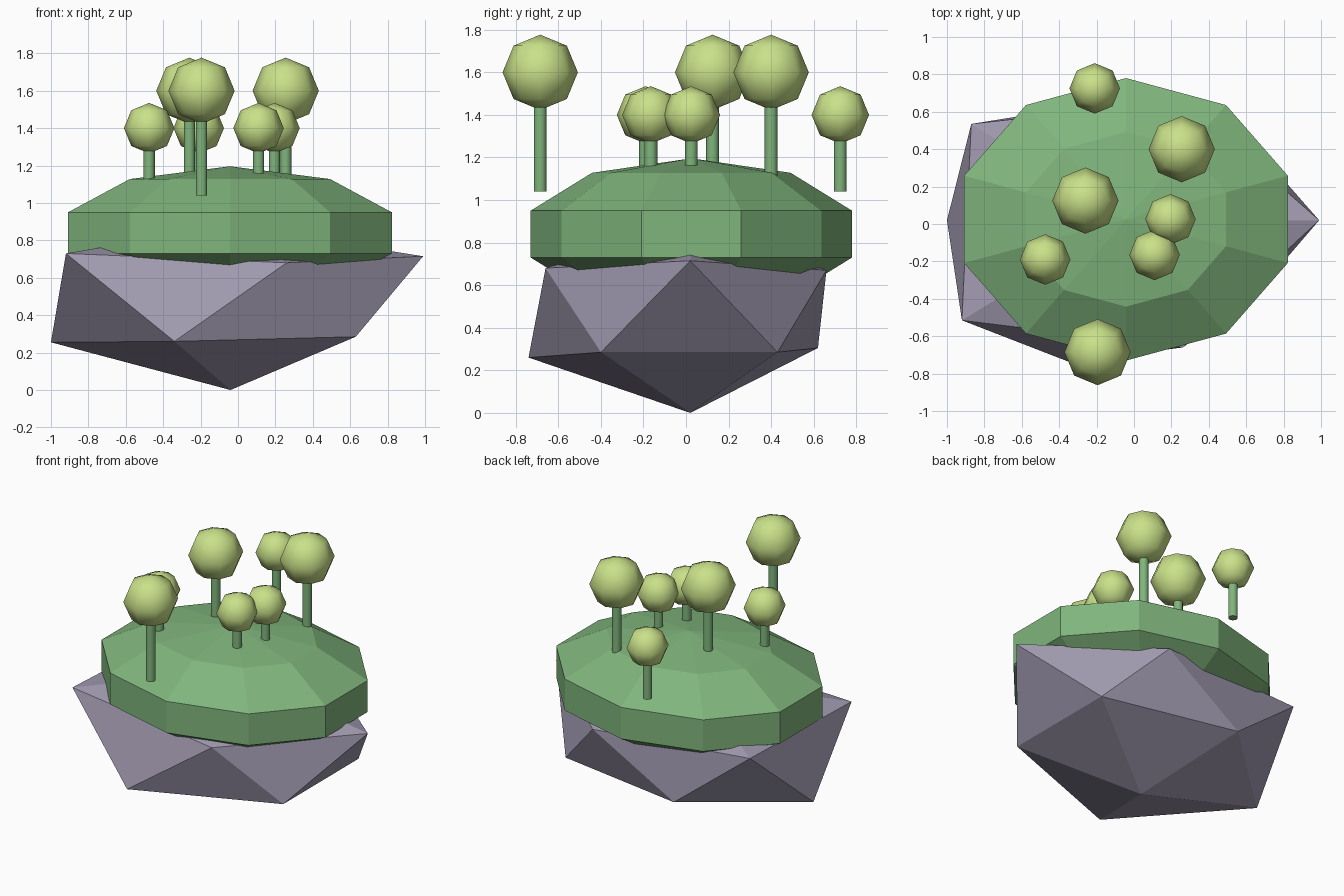
import bpy, bmesh, math

if "Cube" in bpy.data.objects:
    bpy.data.objects.remove(bpy.data.objects["Cube"])


def srgb(r, g, b):
    return [((c / 255 + 0.055) / 1.055) ** 2.4 for c in (r, g, b)] + [1.0]


def material(name, rgb):
    m = bpy.data.materials.new(name)
    m.diffuse_color = srgb(*rgb)
    m.use_nodes = True
    m.node_tree.nodes["Principled BSDF"].inputs["Base Color"].default_value = m.diffuse_color
    return m


GRASS = material("grass green", (128, 181, 124))
ROCK = material("purple grey rock", (161, 154, 176))
LEAF = material("leaf yellow green", (201, 225, 137))


def make_object(name, bm, mat, smooth_angle=None):
    bmesh.ops.recalc_face_normals(bm, faces=bm.faces)
    mesh = bpy.data.meshes.new(name)
    bm.to_mesh(mesh)
    bm.free()
    mesh.materials.append(mat)
    obj = bpy.data.objects.new(name, mesh)
    bpy.context.collection.objects.link(obj)
    if smooth_angle:
        bpy.ops.object.select_all(action='DESELECT')
        obj.select_set(True)
        bpy.context.view_layer.objects.active = obj
        bpy.ops.object.shade_smooth_by_angle(angle=math.radians(smooth_angle))
    return obj


def ball(name, center, radii, segments, rings, start, mat, smooth_angle=None):
    """Ellipsoid of latitude rings with a pole at top and bottom."""
    bm = bmesh.new()
    cx, cy, cz = center
    rx, ry, rz = radii
    top = bm.verts.new((cx, cy, cz + rz))
    bottom = bm.verts.new((cx, cy, cz - rz))
    loops = []
    for i in range(1, rings):
        t = math.pi * i / rings
        loops.append([bm.verts.new((cx + rx * math.sin(t) * math.cos(a),
                                    cy + ry * math.sin(t) * math.sin(a),
                                    cz + rz * math.cos(t)))
                      for a in (start + math.tau * k / segments for k in range(segments))])
    for k in range(segments):
        n = (k + 1) % segments
        bm.faces.new((top, loops[0][k], loops[0][n]))
        bm.faces.new((bottom, loops[-1][n], loops[-1][k]))
        for a, b in zip(loops, loops[1:]):
            bm.faces.new((a[k], b[k], b[n], a[n]))
    return make_object(name, bm, mat, smooth_angle)


# Rock: a distorted twenty-sided boulder, two staggered rings of five
LOWER = [(0.63, -0.40, 0.285), (0.63, 0.43, 0.285), (-0.34, 0.62, 0.305),
         (-1.0, 0.02, 0.255), (-0.34, -0.74, 0.26)]
UPPER = [(0.99, 0.02, 0.715), (0.26, 0.66, 0.67), (-0.87, 0.535, 0.72),
         (-0.92, -0.515, 0.73), (0.26, -0.66, 0.68)]
bm = bmesh.new()
base = bm.verts.new((-0.04, 0.02, 0.0))
peak = bm.verts.new((-0.04, 0.02, 0.88))
low = [bm.verts.new(p) for p in LOWER]
up = [bm.verts.new(p) for p in UPPER]
for k in range(5):
    n = (k + 1) % 5
    bm.faces.new((base, low[n], low[k]))
    bm.faces.new((peak, up[k], up[n]))
    bm.faces.new((low[k], low[n], up[k]))
    bm.faces.new((low[n], up[n], up[k]))
make_object("rock", bm, ROCK)

# Grass cap: flattened ten-sided ball sunk into the rock
ball("grass_cap", (-0.043, 0.025, 0.84), (0.957, 0.794, 0.356), 10, 5,
     math.radians(18), GRASS)

# Trees: x, y, crown height, crown radius
TREES = [(0.255, 0.40, 1.60, 0.177), (-0.26, 0.125, 1.60, 0.177),
         (-0.195, -0.685, 1.60, 0.177), (-0.21, 0.725, 1.40, 0.135),
         (0.195, 0.025, 1.40, 0.135), (0.11, -0.165, 1.40, 0.135),
         (-0.475, -0.19, 1.40, 0.135)]
TRUNK_BASE = 1.04
for i, (x, y, z, r) in enumerate(TREES, 1):
    bm = bmesh.new()
    bmesh.ops.create_cone(bm, cap_ends=True, segments=12, radius1=0.03,
                          radius2=0.03, depth=z - TRUNK_BASE)
    bmesh.ops.translate(bm, verts=bm.verts, vec=(x, y, (z + TRUNK_BASE) / 2))
    make_object(f"tree_trunk_{i}", bm, GRASS, 40)
    ball(f"tree_crown_{i}", (x, y, z), (r, r, r), 8, 4, 0.0, LEAF, 80)
